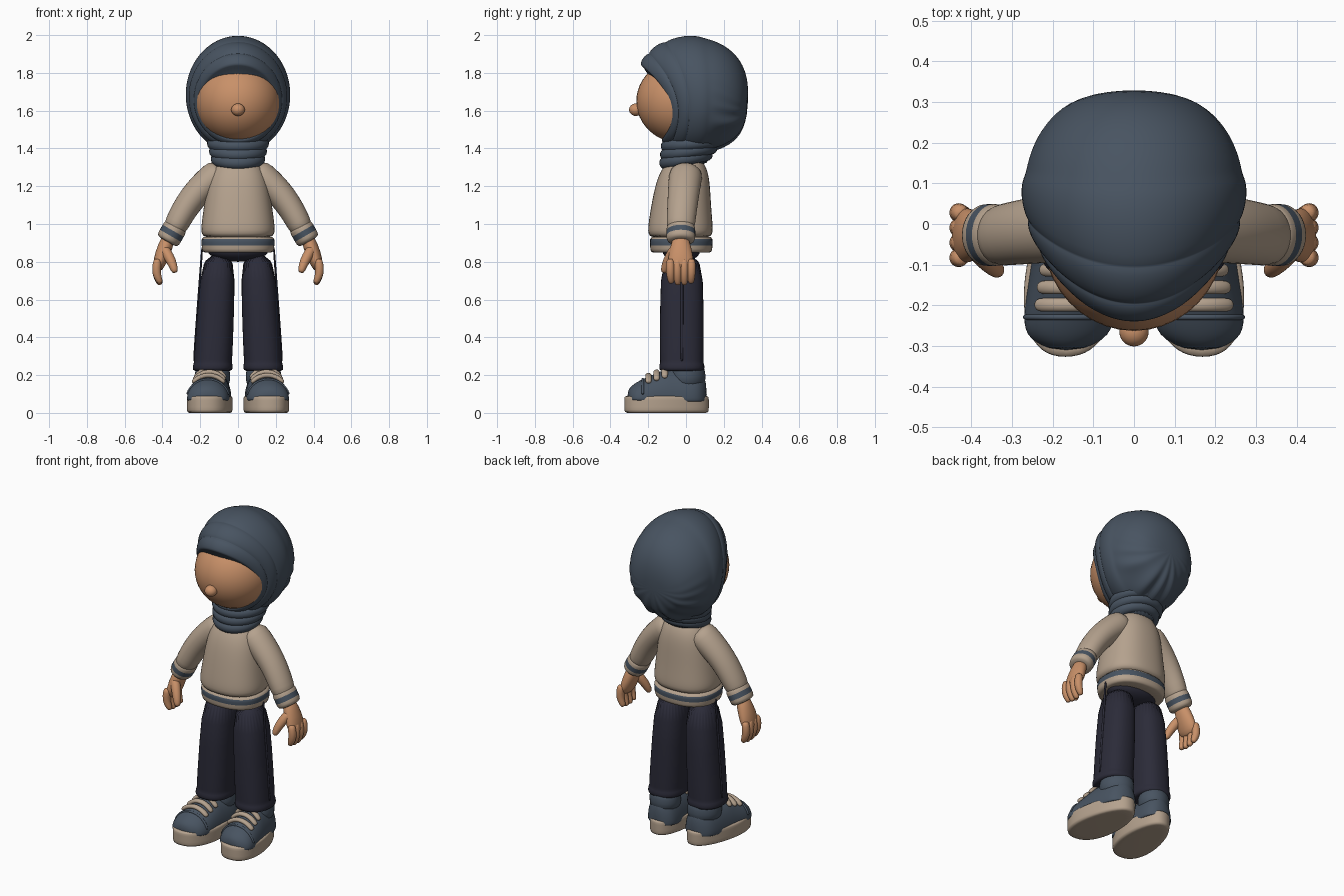
import bpy, bmesh
from math import sin, cos, pi, tau
from mathutils import Vector

if "Cube" in bpy.data.objects:
    bpy.data.objects.remove(bpy.data.objects["Cube"])


def material(name, *rgb):
    mat = bpy.data.materials.new(name)
    mat.use_nodes = True
    mat.diffuse_color = (*rgb, 1)
    mat.node_tree.nodes["Principled BSDF"].inputs["Base Color"].default_value = (*rgb, 1)
    return mat


BLUE = material("slate blue", .065, .088, .12)
BEIGE = material("warm beige", .46, .36, .27)
SKIN = material("skin", .58, .28, .14)
NAVY = material("dark navy", .024, .024, .04)


def skin(name, rings, mat, flip=1, stripe=None, stripe_row=None):
    """Joins closed rings into a smooth capped surface; one row may take a stripe colour."""
    bm = bmesh.new()
    loops = [[bm.verts.new((flip * p[0], p[1], p[2])) for p in ring] for ring in rings]
    for row, (low, high) in enumerate(zip(loops, loops[1:])):
        for i in range(len(low)):
            face = bm.faces.new((low[i - 1], low[i], high[i], high[i - 1]))
            face.material_index = int(row == stripe_row)
    for end in (loops[0], loops[-1]):
        bm.faces.new(end)
    bmesh.ops.recalc_face_normals(bm, faces=bm.faces)
    for face in bm.faces:
        face.smooth = True
    mesh = bpy.data.meshes.new(name)
    bm.to_mesh(mesh)
    bm.free()
    ob = bpy.data.objects.new(name, mesh)
    bpy.context.collection.objects.link(ob)
    mesh.materials.append(mat)
    if stripe:
        mesh.materials.append(stripe)
    subdivision = ob.modifiers.new("smooth", "SUBSURF")
    subdivision.levels = subdivision.render_levels = 1


def circle(count):
    """Cosine and sine pairs around a full turn."""
    return [(cos(tau * i / count), sin(tau * i / count)) for i in range(count)]


def squared(value, power=.85):
    """Pushes a cosine or sine outward, for a squarer oval."""
    return abs(value) ** power * (1 if value > 0 else -1)


def oval(x, y, z, half_width, half_depth):
    """Horizontal, slightly squared ring."""
    return [(x + half_width * squared(c), y + half_depth * squared(s), z) for c, s in circle(28)]


def blend(start, end, t):
    return start + (end - start) * t


def tube(name, path, radii, mat, dome=.7, **options):
    """Sweeps an oval of (depth, width) along a path and rounds both ends."""
    pts = [Vector(p) for p in path]
    radii = [Vector(r) for r in radii]
    first, last = (pts[0] - pts[1]).normalized(), (pts[-1] - pts[-2]).normalized()
    pts = [pts[0] + first * radii[0].x * dome, *pts, pts[-1] + last * radii[-1].x * dome]
    radii = [radii[0] * .6, *radii, radii[-1] * .6]
    rings = []
    for i, (p, r) in enumerate(zip(pts, radii)):
        along = (pts[min(i + 1, len(pts) - 1)] - pts[max(i - 1, 0)]).normalized()
        depth = Vector((0, 1, 0))
        depth = (depth - along * depth.dot(along)).normalized()
        width = along.cross(depth)
        rings.append([p + depth * r.x * c + width * r.y * s for c, s in circle(16)])
    skin(name, rings, mat, **options)


def finish_primitive(name, mat, scale=(1, 1, 1)):
    ob = bpy.context.object
    ob.name, ob.scale = name, scale
    ob.data.materials.append(mat)
    bpy.ops.object.shade_smooth()


def ball(name, place, scale, mat):
    bpy.ops.mesh.primitive_uv_sphere_add(segments=40, ring_count=24, location=place)
    finish_primitive(name, mat, scale)


# Face and nose
ball("face", (0, -.025, 1.65), (.225, .238, .222), SKIN)
ball("nose", (0, -.265, 1.605), (.036, .036, .033), SKIN)

# Head scarf: each ring is a bent hoop, swept from the brim (sweep angle low) to the back
BRIM, CROWN, BACK = .45, 1.8, 3.12
CENTRE = Vector((0, .03, 1.68))


def hoop(sweep, swell, gather=0):
    t = (sweep - BRIM) / (pi - BRIM)
    width = .27 * sin(sweep) ** .35
    top_y, top_z = .03 - .3 * cos(sweep), .31 * sin(sweep) ** .8
    side_y = blend(-.09, .33, t)
    low_y, low_z = blend(-.13, .33, t), -.3 * sin(sweep) ** .3
    ring = []
    for c, s in circle(64):
        # gathered folds run down the lower back, drifting sideways
        fold = 1 + gather * sin(24 * s * c + 4 * s + 3 * t) * max(0, .4 - c)
        y = side_y + (top_y - low_y) / 2 * c + ((top_y + low_y) / 2 - side_y) * c * c
        z = (top_z + low_z) / 2 + (top_z - low_z) / 2 * c
        offset = Vector((width * s, y - CENTRE.y, z))
        ring.append(CENTRE + offset * swell * fold)
    return ring


hoops = [hoop(BRIM, .9)]
edges = (BRIM, .72, 1.1, CROWN)
for start, end in zip(edges, edges[1:]):
    for t in (0, .12, .5, .85, 1):
        hoops.append(hoop(blend(start, end, t), 1 + .035 * sin(pi * t) ** .5 if t < 1 else 1))
for step in range(1, 10):
    t = step / 9
    hoops.append(hoop(blend(CROWN, BACK, t), 1, .03 * sin(pi * t)))
skin("head_scarf", hoops, BLUE)

# Neck wraps: tilted rolls around a core
skin("scarf_neck", [oval(0, .01, z, .12, .12) for z in (1.3, 1.4, 1.48)], BLUE)
for roll in range(3):
    bpy.ops.mesh.primitive_torus_add(
        major_segments=40, minor_segments=14, major_radius=.11 + .01 * roll, minor_radius=.034,
        location=(0, .015 * roll, 1.345 + .04 * roll), rotation=(.2 - .05 * roll, 0, 0))
    finish_primitive(f"neck_wrap_{roll}", BLUE)

# Sweater body: tapers upward, rounds off at the shoulders and tucks in at the hem
body = []
for step in range(15):
    t = step / 14
    r = (.205 - .06 * t) * (1 - .5 * t ** 8) * (1 - .12 * (1 - t) ** 20)
    body.append(oval(0, blend(-.03, 0, t * t), blend(.92, 1.36, t), r, .88 * r))
skin("sweater_body", body, BEIGE)

# Ribbed hem with its stripe
hem = ((.85, .17), (.847, .19), (.888, .194), (.922, .196), (.94, .18))
skin("sweater_hem", [oval(0, -.025, z, r, .86 * r) for z, r in hem], BEIGE,
     stripe=BLUE, stripe_row=2)
ball("trouser_seat", (0, -.025, .86), (.16, .1, .06), NAVY)


# Shoe layout: the foot turns slightly outward, t runs from toe to heel
def foot(across, y, z):
    return Vector((.136 - .1 * y + across, y, z))


def shoe_profile(t):
    """Position, half width and height of the upper."""
    ends = max(0, 1 - (2 * t - 1) ** 6) ** .5
    return blend(-.315, .115, t), .12 * ends * (1 - .2 * t), .02 + min(.14, .05 + .18 * t) * ends ** .7


def sole_outline(z, inset):
    ring = []
    for c, s in circle(32):
        half = .118 + .018 * c - inset
        ring.append(foot(half * squared(s), -.103 - (.225 - inset) * c, z))
    return ring


def arch(t, reach, lift):
    """Path lying across the top of the upper."""
    y, half, height = shoe_profile(t)
    angles = [reach * (k / 4 - 1) for k in range(9)]
    return [foot(half * sin(a), y, .075 + height * cos(a) + lift) for a in angles]


for flip, side in ((1, "left"), (-1, "right")):
    # Sleeve with a slight outward bow
    steps = [k / 5 for k in range(6)]
    tube(f"{side}_sleeve",
         [(blend(.1, .34, t) + .02 * sin(pi * t), -.03 * t, blend(1.27, .97, t) + .02 * sin(pi * t))
          for t in steps],
         [(blend(.092, .076, t), blend(.084, .064, t)) for t in steps], BEIGE, dome=.2, flip=flip)

    # Striped cuff
    wrist, down = Vector((.328, -.027, .99)), Vector((.5, 0, -.87))
    tube(f"{side}_cuff", [wrist + down * t for t in (0, .03, .06, .09)], [(.078, .066)] * 4,
         BEIGE, dome=.1, flip=flip, stripe=BLUE, stripe_row=2)

    # Hand
    tube(f"{side}_palm", [(.37, -.028, .92), (.4, -.028, .84), (.42, -.028, .78)],
         [(.046, .038), (.066, .042), (.072, .032)], SKIN, dome=.4, flip=flip)
    tube(f"{side}_thumb", [(.385, -.065, .86), (.35, -.1, .8), (.336, -.115, .755)],
         [(.03, .03), (.026, .026), (.02, .02)], SKIN, flip=flip)
    for finger in range(4):
        y = -.083 + .037 * finger
        tip = .685 + .008 * abs(finger - 1.5)
        tube(f"{side}_finger_{finger}", [(.428, y, .8), (.435, y, .74), (.415, .95 * y, tip)],
             [(.024, .024), (.024, .024), (.018, .018)], SKIN, flip=flip)

    # Trouser leg with a turned hem and a raised outer seam
    leg = []
    for t, puff in ((0, 0), (.5, 0), (.9, 0), (.93, -.004), (.95, .003), (1, .003), (1, -.02)):
        leg.append(oval(blend(.1, .135, t), -.022, blend(.87, .222, t),
                        blend(.09, .104, t) + puff, blend(.113, .118, t) + puff))
    skin(f"{side}_trouser_leg", leg, NAVY, flip)
    tube(f"{side}_trouser_seam", [(.19, -.022, .87), (.233, -.022, .28)], [(.008, .006)] * 2,
         NAVY, flip=flip)

    # Shoe sole, upper and ankle collar
    skin(f"{side}_sole", [sole_outline(z, inset) for z, inset in
                          ((0, .02), (0, 0), (.03, 0), (.07, 0), (.09, 0), (.09, .02))], BEIGE, flip)
    upper = []
    for step in range(17):
        y, half, height = shoe_profile(blend(.01, .99, step / 16))
        upper.append([foot(half * c, y, .075 + height * max(-.1, s)) for c, s in circle(24)])
    skin(f"{side}_shoe_upper", upper, BLUE, flip)
    skin(f"{side}_shoe_collar", [[foot(r * c, .01 + r * s, z) for c, s in circle(24)]
                                 for z, r in ((.12, .094), (.2, .095), (.23, .09), (.25, .08))],
         BLUE, flip)

    # Toe seam and lace straps
    tube(f"{side}_toe_seam", arch(.2, 1.3, 0), [(.007, .007)] * 9, BLUE, flip=flip)
    for strap in range(3):
        tube(f"{side}_lace_{strap}", arch(.27 + .1 * strap, .75, .006), [(.017, .013)] * 9,
             BEIGE, flip=flip)
